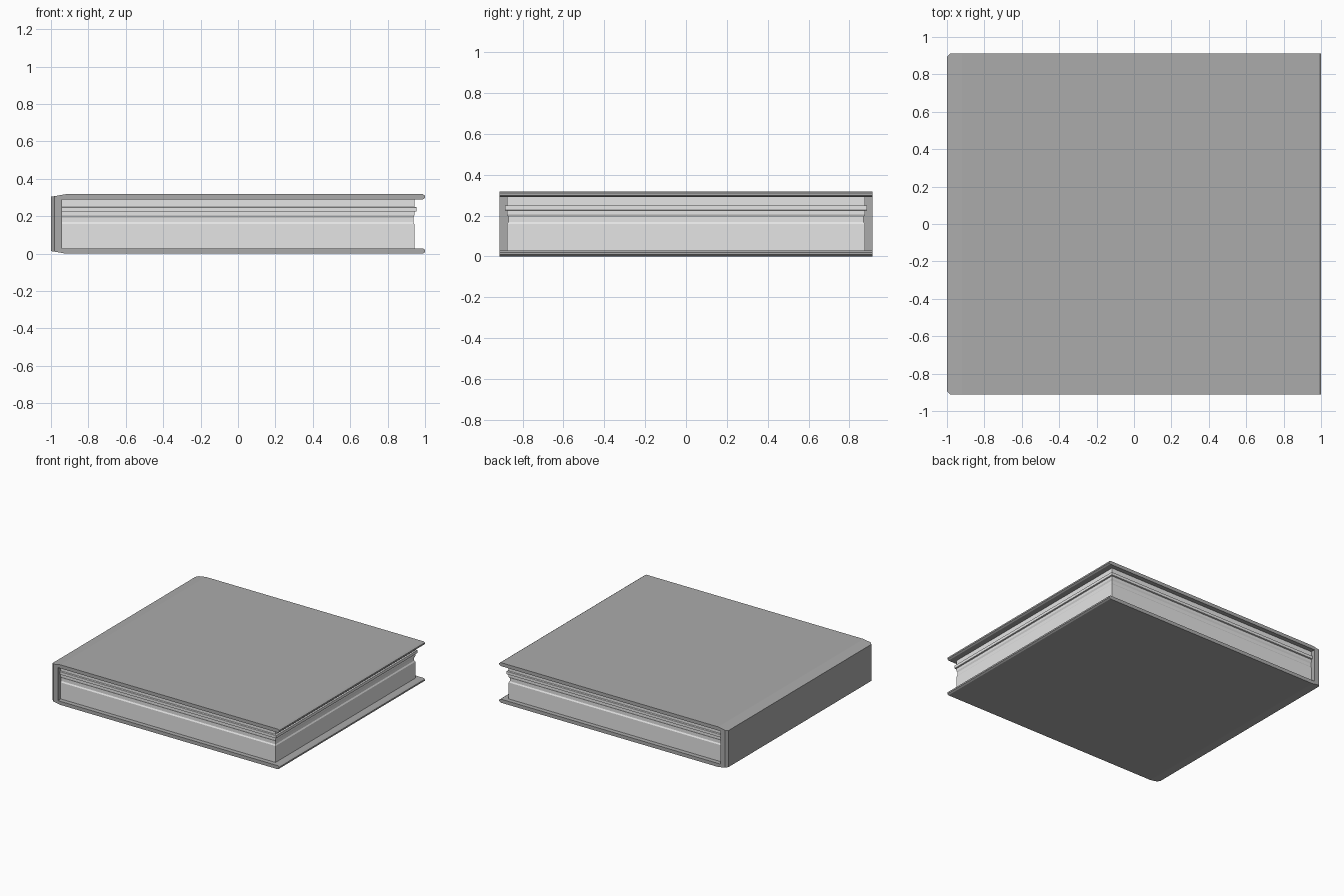
import bpy, bmesh

if "Cube" in bpy.data.objects:
    bpy.data.objects.remove(bpy.data.objects["Cube"], do_unlink=True)


def material(name, grey):
    m = bpy.data.materials.new(name)
    m.use_nodes = True
    colour = (grey, grey, grey, 1)
    m.diffuse_color = colour
    m.node_tree.nodes["Principled BSDF"].inputs["Base Color"].default_value = colour
    return m


def finish(name, bm, mat):
    bmesh.ops.recalc_face_normals(bm, faces=bm.faces)
    mesh = bpy.data.meshes.new(name)
    bm.to_mesh(mesh)
    bm.free()
    mesh.materials.append(mat)
    obj = bpy.data.objects.new(name, mesh)
    bpy.context.collection.objects.link(obj)
    return obj


cover_grey = material("cover grey", 0.41)
paper_grey = material("paper light grey", 0.78)

# Cover: C-shaped cross-section extruded from front to back
HEIGHT, HALF_DEPTH, BOARD = 0.318, 0.912, 0.028
lower = [(-1, 0.014), (-0.92, 0), (0.988, 0), (1, 0.008),
         (1, BOARD - 0.008), (0.988, BOARD), (-0.942, BOARD)]
upper = [(x, HEIGHT - z) for x, z in reversed(lower)]
bm = bmesh.new()
section = bm.faces.new([bm.verts.new((x, -HALF_DEPTH, z)) for x, z in lower + upper])
extruded = bmesh.ops.extrude_face_region(bm, geom=[section], use_keep_orig=True)
new_verts = [g for g in extruded["geom"] if isinstance(g, bmesh.types.BMVert)]
bmesh.ops.translate(bm, verts=new_verts, vec=(0, 2 * HALF_DEPTH, 0))

# Chamfer the two upright corners of the spine
corners = [e for e in bm.edges
           if all(v.co.x < -0.99 for v in e.verts)
           and abs(e.verts[0].co.z - e.verts[1].co.z) > 0.1]
bmesh.ops.bevel(bm, geom=corners, offset=0.018, segments=1, affect='EDGES')
finish("book_cover", bm, cover_grey)

# Page block: stacked outlines, with a shallow groove and a projecting ridge
layers = [(BOARD, 0), (0.158, 0), (0.168, -0.006), (0.192, -0.006), (0.204, 0),
          (0.224, 0), (0.226, 0.011), (0.248, 0.011), (0.250, 0),
          (HEIGHT - BOARD, 0)]
bm = bmesh.new()
rings = []
for z, out in layers:
    right, side = 0.943 + out, 0.876 + out
    rings.append([bm.verts.new(p) for p in ((-0.942, -side, z), (right, -side, z),
                                            (right, side, z), (-0.942, side, z))])
for a, b in zip(rings, rings[1:]):
    for i in range(4):
        j = (i + 1) % 4
        bm.faces.new((a[i], a[j], b[j], b[i]))
bm.faces.new(rings[0])
bm.faces.new(rings[-1])
finish("page_block", bm, paper_grey)
